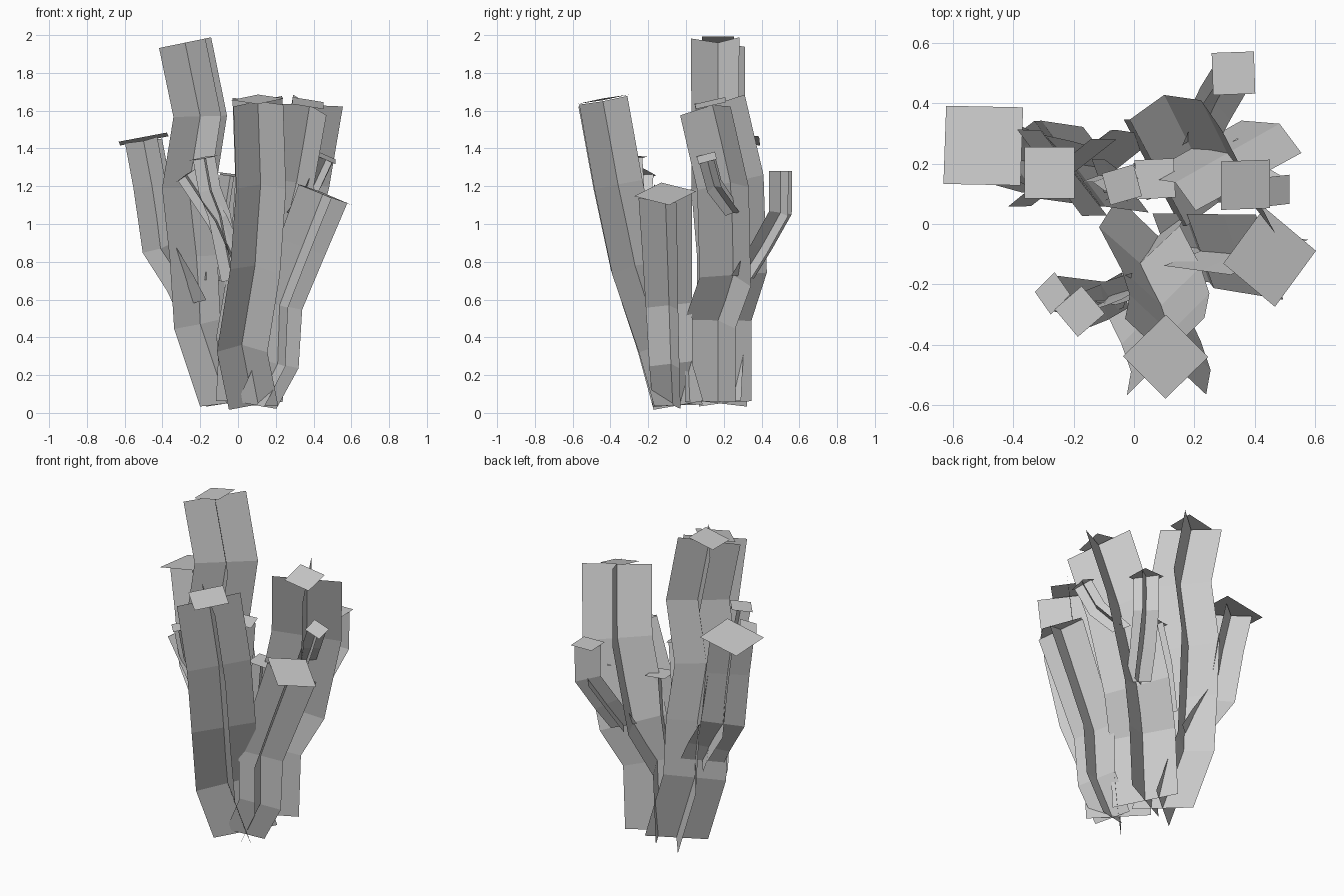
import bpy, bmesh, math
from mathutils import Vector

if "Cube" in bpy.data.objects:
    bpy.data.objects.remove(bpy.data.objects["Cube"])


def branch(name, path, yaw, wide, cap=0.0, cap_yaw=0.0, taper=1.0, shift=(0, 0, 0)):
    """Two crossed ribbons following a path, closed by a square card on the tip.
    taper scales the root width, shift moves the card."""
    pts = [Vector(p) for p in path]
    n = len(pts)
    bm = bmesh.new()
    tans = []
    for i in range(n):
        a, b = pts[max(i - 1, 0)], pts[min(i + 1, n - 1)]
        t = (b - a).normalized()
        if i == 0:
            t = (t + Vector((0, 0, 1.5))).normalized()   # flatter cut at the root
        tans.append(t)

    def across(t, deg):
        r = math.radians(deg)
        d = Vector((math.cos(r), math.sin(r), 0))
        return (d - t * d.dot(t)).normalized()

    # crossed ribbons
    for deg in (yaw, yaw - 90):
        prev = None
        for i, (p, t) in enumerate(zip(pts, tans)):
            k = taper + (1 - taper) * i / (n - 1)
            s = across(t, deg) * wide * k / 2
            row = (bm.verts.new(p - s), bm.verts.new(p + s))
            if prev:
                bm.faces.new((prev[0], prev[1], row[1], row[0]))
            prev = row
    # tip card
    if cap:
        t = tans[-1]
        u = across(t, cap_yaw)
        v = t.cross(u)
        c = pts[-1] + Vector(shift)
        h = cap / 2
        bm.faces.new([bm.verts.new(c + u * h * i + v * h * j)
                      for i, j in ((-1, -1), (1, -1), (1, 1), (-1, 1))])
    me = bpy.data.meshes.new(name)
    bm.to_mesh(me)
    bm.free()
    ob = bpy.data.objects.new(name, me)
    bpy.context.collection.objects.link(ob)
    return ob


# main branches
branch("tall_branch", [(-.06, .18, .05), (-.20, .20, .47), (-.22, .20, .83),
                       (-.26, .17, 1.19), (-.20, .17, 1.57), (-.28, .17, 1.96)],
       38, .36, .17, 0, shift=(0, 0, .015))
branch("front_branch", [(.08, -.04, .04), (.02, -.13, .36), (.09, -.27, .78),
                        (.12, -.36, 1.21), (.105, -.44, 1.65)],
       46, .37, .20, 45, shift=(0, 0, .01))
branch("right_back_branch", [(.06, .17, .06), (.08, .17, .49), (.19, .25, .73),
                             (.31, .235, 1.22), (.38, .14, 1.63)],
       28, .40, .165, 0, shift=(-.01, -.01, .01))
branch("right_branch", [(.10, -.07, .04), (.21, -.08, .26), (.22, -.09, .57),
                        (.34, -.10, .88), (.45, -.11, 1.16)],
       21, .30, .235, 50, taper=.75)
branch("left_branch", [(-.24, .18, .58), (-.29, .19, .68), (-.41, .22, .87),
                       (-.455, .24, 1.2), (-.50, .26, 1.44)],
       37, .25, .26, -2, shift=(0, 0, .01))

# side shoots
branch("back_shoot", [(.22, .30, .72), (.27, .40, .88), (.33, .50, 1.06),
                      (.33, .50, 1.28)], 35, .15, .14, 2)
branch("right_shoot", [(.30, .25, 1.06), (.40, .15, 1.20), (.47, .11, 1.35)],
       40, .11, .10, 0)
branch("left_front_shoot", [(-.02, -.22, .82), (-.11, -.25, 1.02),
                            (-.27, -.23, 1.26)], 75, .12, .10, 35)
branch("front_shoot", [(-.03, -.22, .70), (-.10, -.26, 1.05), (-.15, -.28, 1.18),
                       (-.18, -.29, 1.35)], 10, .12, .12, 40)
branch("inner_shoot", [(-.12, .16, .70), (-.08, .16, 1.0), (-.04, .13, 1.26)],
       20, .12, .11, 15)
branch("centre_shoot", [(.02, .14, .55), (.05, .15, .8), (.07, .15, 1.03)],
       20, .13, .13, 3)
